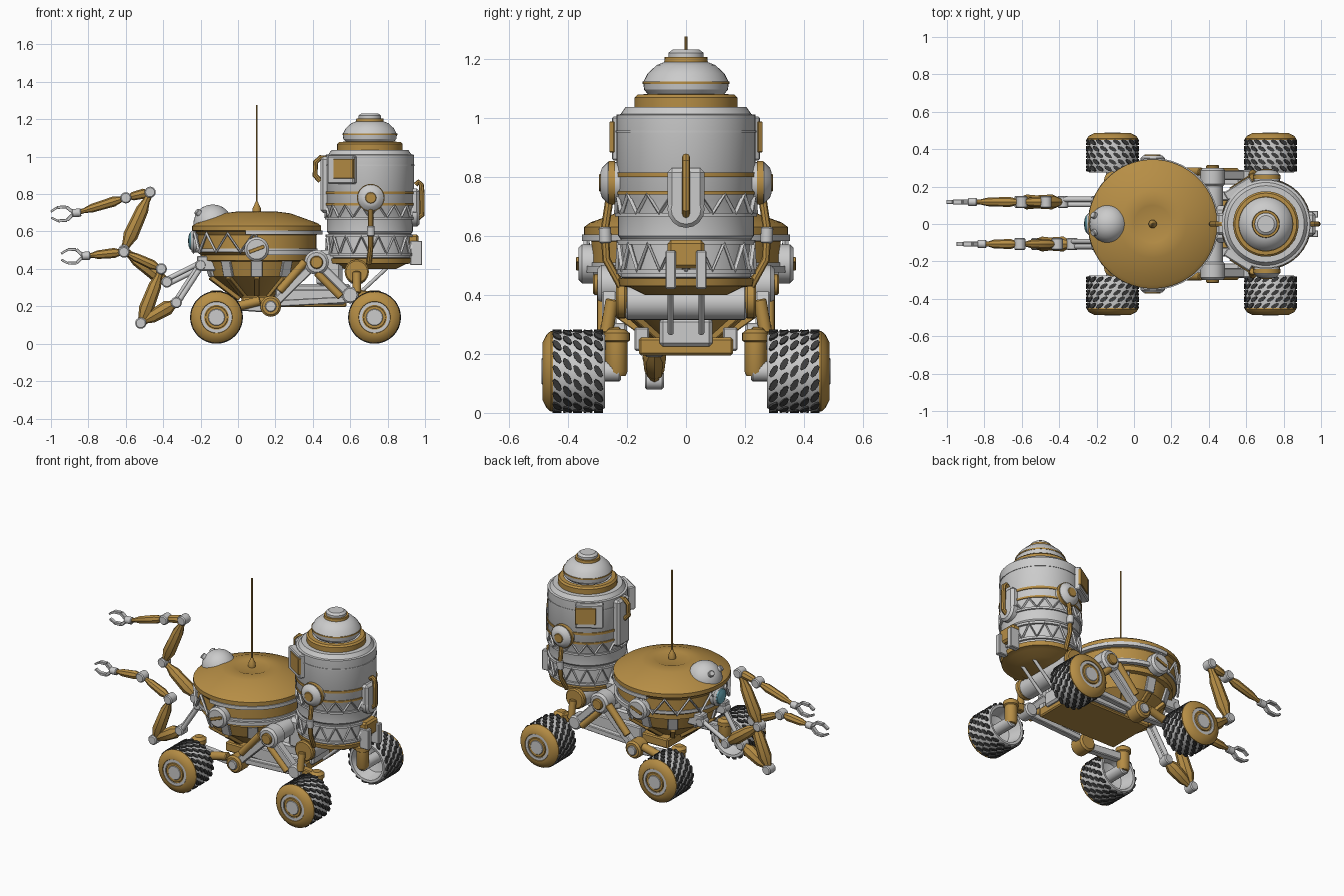
import bpy, bmesh, math
from mathutils import Vector, Matrix

if "Cube" in bpy.data.objects:
    bpy.data.objects.remove(bpy.data.objects["Cube"])

def material(name, rgb):
    m = bpy.data.materials.new(name)
    m.diffuse_color = (*rgb, 1)
    m.use_nodes = True
    m.node_tree.nodes["Principled BSDF"].inputs["Base Color"].default_value = m.diffuse_color
    return m

GOLD = material("gold", (0.47, 0.27, 0.06))
DARK = material("dark_rubber", (0.05, 0.05, 0.05))
LENS = material("lens_blue", (0.15, 0.42, 0.5))

def finish(name, bm, mat, matrix=Matrix()):
    bmesh.ops.remove_doubles(bm, verts=bm.verts, dist=1e-5)
    bmesh.ops.recalc_face_normals(bm, faces=bm.faces)
    me = bpy.data.meshes.new(name)
    bm.to_mesh(me)
    bm.free()
    ob = bpy.data.objects.new(name, me)
    ob.matrix_world = matrix
    if mat:
        me.materials.append(mat)
    bpy.context.collection.objects.link(ob)
    return ob

def lathe(name, prof, loc=(0, 0, 0), axis=(0, 0, 1), mat=None, n=32, a0=0, a1=360):
    """Turn (radius, height) points about an axis."""
    bm = bmesh.new()
    full = a1 - a0 == 360
    rows = []
    for i in range(n if full else n + 1):
        a = math.radians(a0 + (a1 - a0) * i / n)
        rows.append([bm.verts.new((r * math.cos(a), r * math.sin(a), h)) for r, h in prof])
    for i in range(n):
        A, B = rows[i], rows[(i + 1) % len(rows)]
        for k in range(len(prof) - 1):
            bm.faces.new((A[k], B[k], B[k + 1], A[k + 1]))
    rot = Vector(axis).to_track_quat('Z', 'Y').to_matrix().to_4x4()
    return finish(name, bm, mat, Matrix.Translation(loc) @ rot)

def rod(name, p, q, r, mat=None, n=16, r2=None):
    p, q = Vector(p), Vector(q)
    L = (q - p).length
    r2 = r2 or r
    b = min(r, r2, L) * 0.2
    return lathe(name, [(0, 0), (r - b, 0), (r, b), (r2, L - b), (r2 - b, L), (0, L)], p, q - p, mat, n)

def beam(name, p, q, w, h, mat=None):
    """Box from p to q, w wide sideways and h tall."""
    p, q = Vector(p), Vector(q)
    bm = bmesh.new()
    bmesh.ops.create_cube(bm, size=1)
    bmesh.ops.scale(bm, vec=((q - p).length, w, h), verts=bm.verts)
    bmesh.ops.bevel(bm, geom=bm.edges[:], offset=min(w, h) * 0.12, segments=1, affect='EDGES')
    rot = (q - p).to_track_quat('X', 'Z').to_matrix().to_4x4()
    return finish(name, bm, mat, Matrix.Translation((p + q) / 2) @ rot)

def box(name, x, y, z, mat=None):
    ym, zm = sum(y) / 2, sum(z) / 2
    return beam(name, (x[0], ym, zm), (x[1], ym, zm), y[1] - y[0], z[1] - z[0], mat)

def tube(name, pts, r, mat=None, res=2):
    cu = bpy.data.curves.new(name, 'CURVE')
    cu.dimensions, cu.bevel_depth, cu.bevel_resolution = '3D', r, res
    cu.use_fill_caps = True
    s = cu.splines.new('POLY')
    s.points.add(len(pts) - 1)
    for p, c in zip(s.points, pts):
        p.co = (*c, 1)
    ob = bpy.data.objects.new(name, cu)
    if mat:
        cu.materials.append(mat)
    bpy.context.collection.objects.link(ob)

def zigzag(name, cx, r, z0, z1, a0, a1, n):
    pts = []
    for i in range(n + 1):
        a = math.radians(a0 + (a1 - a0) * i / n)
        pts.append((cx + r * math.cos(a), r * math.sin(a), z1 if i % 2 else z0))
    tube(name, pts, 0.01, None, 0)

def band(name, cx, r0, r1, z0, z1, mat=None, a0=0, a1=360):
    lathe(name, [(r0, z0), (r1, z0), (r1, z1), (r0, z1), (r0, z0)], (cx, 0, 0), mat=mat, n=48, a0=a0, a1=a1)

# wheels: barrel tyre, oval tread lugs, stepped gold hub, hollow inner side
def wheel(x, s):
    c, ax = (x, 0, 0.141), (0, s, 0)
    lathe("tyre", [(0, .385), (.03, .38), (.09, .36), (.11, .277), (.125, .275), (.133, .29), (.137, .36),
                   (.134, .44), (.13, .462)], c, ax, None, 40)
    lathe("hub_cap", [(.135, .45), (.137, .458), (.125, .472), (.098, .486), (.085, .487), (.083, .479), (.06, .479),
                      (.058, .486), (0, .486)], c, ax, GOLD, 40)
    lathe("hub_ring", [(.083, .478), (.083, .484), (.066, .484), (.066, .478)], c, ax)
    rod("hub_disc", (x, s * .475, .141), (x, s * .489, .141), .045)
    bm = bmesh.new()
    for row in range(5):
        for k in range(18):
            a0 = math.tau * (k + row * .5) / 18
            lo, hi = [], []
            for j in range(8):
                t = math.tau * j / 8
                u, v = .021 * math.cos(t), .012 * math.sin(t)
                a = a0 + u / .137
                y = s * (.297 + .035 * row + v + u * .45)
                for r, L in ((.13, lo), (.141, hi)):
                    L.append(bm.verts.new((r * math.cos(a), y, r * math.sin(a))))
            bm.faces.new(hi)
            for j in range(8):
                bm.faces.new((lo[j], lo[j - 1], hi[j - 1], hi[j]))
    finish("tread_lugs", bm, DARK, Matrix.Translation(c))
    # steering motor and axle
    lathe("steering_motor", [(0, .125), (.03, .125), (.037, .14), (.037, .24), (.045, .245), (.045, .27), (.025, .285),
                             (0, .285)], (x, s * .235, 0), mat=GOLD, n=20)
    rod("wheel_axle", (x, s * .22, .141), (x, s * .39, .141), .035)

# both sides: wheels, rocker suspension, side drums
for s in (-1, 1):
    for x in (-.115, .73):
        wheel(x, s)
    P = lambda x, z, y=.26: (x, s * y, z)
    rod("rocker_pivot", P(.42, .435, .2), P(.42, .435, .30), .066)
    rod("rocker_pivot_cap", P(.42, .435, .29), P(.42, .435, .315), .035, GOLD)
    beam("rocker_front_arm", P(.42, .435), P(.19, .21), .05, .045)
    rod("rocker_front_piston", P(.36, .44, .28), P(.22, .28, .28), .022, GOLD)
    beam("rocker_rear_arm", P(.43, .43), P(.60, .26), .05, .045)
    rod("rocker_rear_piston", P(.42, .38, .28), P(.55, .25, .28), .02, GOLD)
    beam("rocker_tie_bar", P(.2, .215, .23), P(.58, .235, .23), .04, .035)
    rod("front_knuckle", P(.175, .2, .2), P(.175, .2, .30), .056, GOLD)
    rod("front_knuckle_cap", P(.175, .2, .29), P(.175, .2, .312), .03)
    beam("front_trailing_arm", P(.175, .19, .245), P(-.1, .21, .24), .045, .05)
    rod("front_arm_damper", P(.12, .23, .27), P(0, .2, .27), .025, GOLD)
    rod("rear_knuckle", P(.6, .26, .2), P(.6, .26, .29), .045)
    beam("rear_trailing_arm", P(.6, .27, .245), P(.74, .25, .24), .045, .05, GOLD)
    rod("cross_drum_end", P(.635, .385, .2), P(.635, .385, .238), .065, GOLD, 24)
    rod("hip_strut", P(.635, .385, .25), P(.635, .27, .27), .022, GOLD)
    # bowl side drum
    rod("bowl_side_drum", P(.1, .505, .3), P(.1, .505, .365), .066, None, 24)
    beam("bowl_drum_slot", P(.06, .49, .366), P(.14, .52, .366), .012, .018, GOLD)
    # tower side drum, coolant pipe and hatch panel
    lathe("tower_side_drum", [(.07, .22), (.07, .265), (.05, .285), (.035, .29), (0, .29)], (.71, 0, .78),
          (0, s, 0), None, 24)
    lathe("tower_drum_ring", [(.066, .24), (.074, .24), (.074, .262), (.066, .262)], (.71, 0, .78), (0, s, 0), GOLD)
    rod("tower_drum_cap", P(.71, .78, .28), P(.71, .78, .295), .03, GOLD)
    tube("tower_pipe", [P(.71, .72), P(.71, .62, .275), P(.71, .52, .27), P(.70, .43, .22)], .014, GOLD)
    rod("tower_pipe_joint", P(.71, .575, .273), P(.71, .63, .275), .021)
    beam("hatch_frame", P(.49, .93, .145), P(.63, .93, .232), .05, .15)
    beam("hatch_panel", P(.515, .935, .185), P(.62, .935, .252), .02, .105, GOLD)

# cross members and chassis
rod("cross_axle", (.42, -.3, .435), (.42, .3, .435), .055)
rod("cross_drum", (.635, -.21, .375), (.635, .21, .375), .06, None, 24)
box("chassis_plate", (.02, .58), (-.16, .16), (.195, .255), GOLD)
box("chassis_core", (.18, .6), (-.09, .09), (.225, .32))
for s in (-1, 1):
    box("chassis_rail", (.2, .57), (s * .15 - .025, s * .15 + .025), (.21, .29))
box("tower_bracket", (.42, .56), (-.1, .1), (.3, .5))

# bowl body with wide lid
bx = .1
lathe("bowl_body", [(0, .25), (.1, .25), (.25, .36), (.275, .44), (.3, .445), (.3, .475), (.32, .49), (.32, .58),
                    (.335, .6)], (bx, 0, 0), mat=GOLD, n=48)
lathe("bowl_lid", [(.325, .6), (.345, .605), (.345, .63), (.325, .645), (.18, .697), (.11, .706), (.1, .702),
                   (0, .704)], (bx, 0, 0), mat=GOLD, n=64)
for k in range(10):
    a = math.tau * (k + .5) / 10
    c, d = math.cos(a), math.sin(a)
    beam("bowl_rib", (bx + .275 * c, .275 * d, .445), (bx + .25 * c, .25 * d, .36), .06, .025)
    beam("bowl_keel", (bx + .26 * c, .26 * d, .355), (bx + .1 * c, .1 * d, .24), .03, .025, GOLD)
band("bowl_belt", bx, .3, .326, .49, .51)
band("bowl_rail_top", bx, .325, .352, .583, .605, None, 80, 280)
band("bowl_rail_bottom", bx, .315, .342, .475, .497, None, 80, 280)
zigzag("bowl_truss", bx, .338, .49, .59, 80, 280, 16)

# antenna, dome head and eye
lathe("antenna_base", [(.022, .7), (.022, .725), (.012, .745), (.006, .76), (0, .76)], (bx, 0, 0), mat=GOLD)
rod("antenna_mast", (bx, 0, .74), (bx, 0, 1.275), .005, GOLD, 8)
lathe("dome_head", [(.104, .58), (.104, .64)] + [(.104 * math.cos(t), .64 + .105 * math.sin(t)) for t in
      (.25, .5, .75, 1, 1.25, math.pi / 2)], (-.135, 0, 0))
for s in (-1, 1):
    rod("dome_sensor", (-.2, s * .04, .69), (-.222, s * .05, .71), .018)
rod("eye_housing", (-.18, 0, .55), (-.25, 0, .55), .062, None, 24)
lathe("eye_lens", [(.05, 0), (.045, .012), (.025, .02), (0, .022)], (-.245, 0, .55), (-1, 0, 0), LENS)

# storage tower
tx = .705
lathe("tower_shell", [(.2, .45), (.222, .46), (.222, .59), (.23, .6), (.23, .72), (.236, .73), (.236, 1.01),
                      (.222, 1.012), (.205, 1.036), (0, 1.036)], (tx, 0, 0), n=48)
lathe("tower_base", [(0, .4), (.14, .4), (.19, .425), (.225, .43), (.23, .455), (.2, .46)], (tx, 0, 0), mat=GOLD, n=48)
lathe("tower_collar", [(.175, 1.03), (.175, 1.068), (.165, 1.078), (.14, 1.08)], (tx, 0, 0), mat=GOLD, n=48)
lathe("tower_dome", [(.125, 1.075), (.142, 1.095), (.145, 1.12), (.13, 1.15), (.1, 1.178), (.07, 1.19), (0, 1.19)],
      (tx, 0, 0), n=40)
band("dome_stripe", tx, .12, .147, 1.115, 1.123, GOLD)
lathe("top_ring", [(.075, 1.18), (.072, 1.205), (0, 1.205)], (tx, 0, 0), mat=GOLD)
lathe("top_cap", [(.06, 1.2), (.06, 1.22), (.045, 1.231), (0, 1.231)], (tx, 0, 0))
for z0, z1, r, m in ((.47, .485, .236, None), (.57, .585, .236, None), (.665, .678, .24, None),
                     (.74, .752, .241, GOLD), (.80, .815, .241, GOLD), (.95, .957, .239, None)):
    band("tower_band", tx, .215, r, z0, z1, m)
zigzag("tower_truss_low", tx, .23, .48, .575, 0, 360, 32)
zigzag("tower_truss_high", tx, .234, .675, .742, 0, 360, 32)

# tower back pack with handle, lower latch and struts
rod("back_pack_round", (.9, 0, .69), (.97, 0, .69), .063)
box("back_pack", (.91, .97), (-.063, .063), (.69, .83))
tube("back_handle", [(.95, 0, .85), (.965, 0, .865), (.98, 0, .85), (.984, 0, .8), (.984, 0, .69), (.96, 0, .67)],
     .014, GOLD)
box("latch_box", (.9, .965), (-.062, .062), (.49, .585), GOLD)
for s in (-1, 1):
    box("latch_plate", (.92, .985), (s * .052 - .018, s * .052 + .018), (.42, .55))
    rod("latch_strut", (.92, s * .052, .52), (.65, s * .052, .27), .01)
box("front_pack", (.44, .5), (-.06, .06), (.70, 1.0))
tube("front_handle", [(.48, 0, .99), (.44, 0, .995), (.415, 0, .97), (.412, 0, .9), (.44, 0, .87)], .014, GOLD)

# manipulator arms: shoulder, jointed limbs, two-finger claw
def arm(y, pts, tip):
    V = [Vector((x, y, z)) for x, z in pts]
    box("shoulder_mount", (-.22, -.08), (y - .03, y + .03), (.39, .47))
    for i, (p, q) in enumerate(zip(V, V[1:])):
        L, r = (q - p).length, .04 if i in (1, 2) else .027
        if i == 0:
            for e in (-.014, .014):
                rod("shoulder_link", p + Vector((0, e, e)), q + Vector((0, e, e)), .014)
        else:
            lathe("arm_limb", [(0, 0), (r * .5, 0), (r * .6, L * .1), (r, L * .25), (r * .85, L * .7), (r * .5, L * .85),
                               (r * .5, L), (0, L)], p, q - p, GOLD, 8)
        rod("arm_joint", p - Vector((0, .032, 0)), p + Vector((0, .032, 0)), .03)
    end, d = V[-1], (Vector((tip[0], y, tip[1])) - V[-1])
    up = Vector((-d.z, 0, d.x)).normalized()
    rod("wrist", end - d * .15, end + d * .2, .022)
    for s in (-1, 1):
        a, b = end + d * .12, end + d * .4 + up * .036 * s
        c, e = end + d * .75 + up * .036 * s, end + d + up * .016 * s
        beam("claw_base", a, b, .028, .018)
        beam("claw_finger", b, c, .026, .016)
        beam("claw_tip", c, e, .022, .012)

arm(.118, [(-.2, .42), (-.38, .33), (-.61, .50), (-.47, .81), (-.60, .78), (-.86, .70)], (-1.0, .69))
arm(-.107, [(-.2, .42), (-.33, .22), (-.52, .11), (-.41, .40), (-.61, .49), (-.81, .47)], (-.945, .465))

# curves to meshes, then shade smooth with sharp edges kept
bpy.ops.object.select_all(action='DESELECT')
for ob in bpy.data.objects:
    if ob.type == 'CURVE':
        ob.select_set(True)
        bpy.context.view_layer.objects.active = ob
bpy.ops.object.convert(target='MESH')
bpy.ops.object.select_all(action='SELECT')
bpy.ops.object.shade_smooth_by_angle(angle=math.radians(32))
